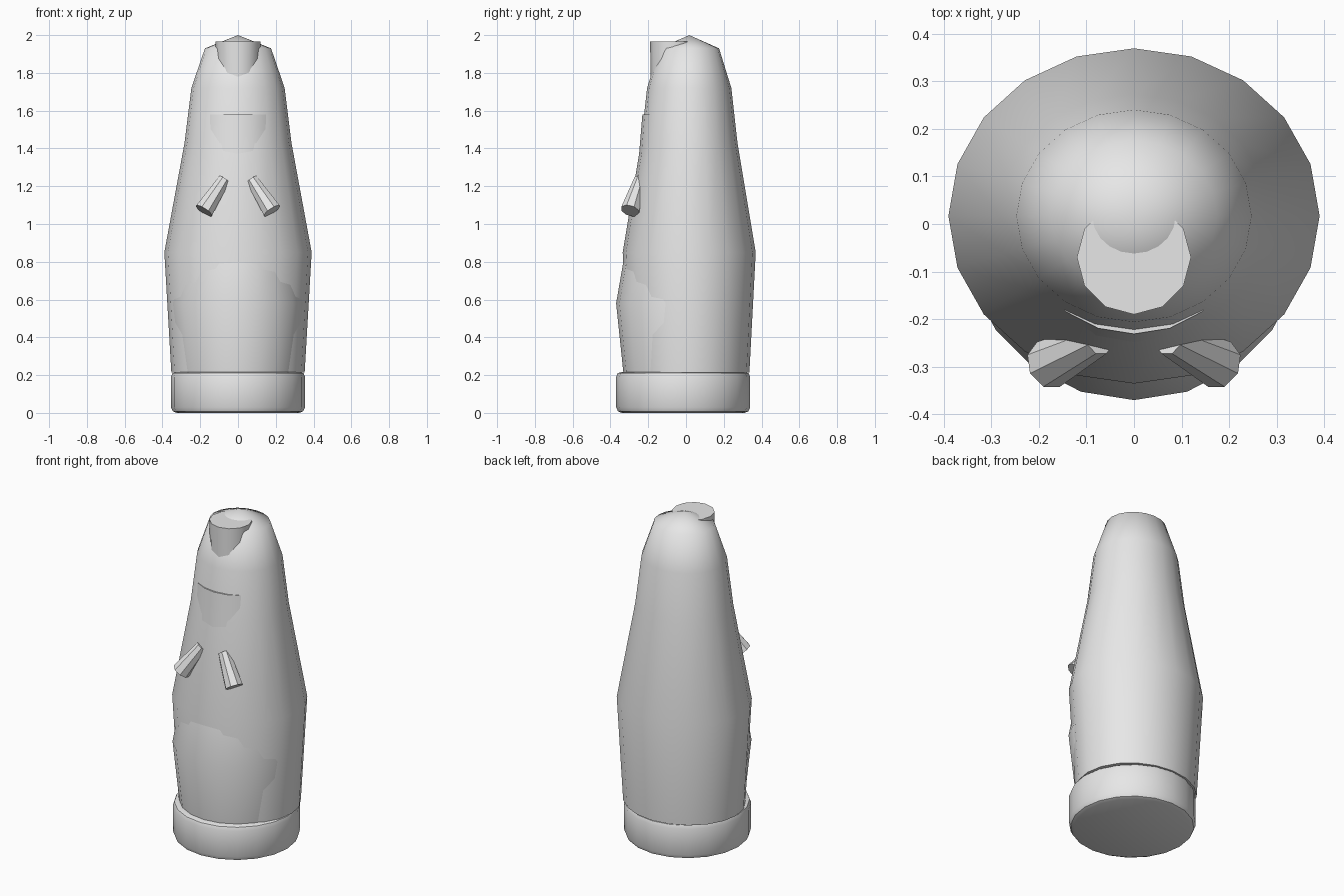
import bpy, math
from mathutils import Vector

if "Cube" in bpy.data.objects:
    bpy.data.objects.remove(bpy.data.objects["Cube"])

grey = bpy.data.materials.new("light_grey")
grey.diffuse_color = (0.8, 0.8, 0.8, 1)
grey.use_nodes = True
grey.node_tree.nodes["Principled BSDF"].inputs["Base Color"].default_value = grey.diffuse_color


def lathe(name, profile, centre_y=0.0, sides=20, squash=1.0, smooth=40, close_tip=False):
    """Spin (radius, z) pairs about a vertical axis; a vertex faces the front."""
    verts, faces = [], []
    for r, z in profile:
        for i in range(sides):
            a = 2 * math.pi * i / sides - math.pi / 2
            verts.append((r * math.cos(a), centre_y + r * squash * math.sin(a), z))
    for k in range(len(profile) - 1):
        for i in range(sides):
            j = (i + 1) % sides
            faces.append((k * sides + i, k * sides + j,
                          (k + 1) * sides + j, (k + 1) * sides + i))
    faces.append(tuple(reversed(range(sides))))
    last = (len(profile) - 1) * sides
    if close_tip:
        verts.append((0, centre_y, close_tip))
        tip = len(verts) - 1
        faces += [(last + i, last + (i + 1) % sides, tip) for i in range(sides)]
    else:
        faces.append(tuple(range(last, last + sides)))
    mesh = bpy.data.meshes.new(name)
    mesh.from_pydata(verts, [], faces)
    mesh.materials.append(grey)
    obj = bpy.data.objects.new(name, mesh)
    bpy.context.collection.objects.link(obj)
    bpy.ops.object.select_all(action='DESELECT')
    obj.select_set(True)
    bpy.context.view_layer.objects.active = obj
    bpy.ops.object.shade_smooth_by_angle(angle=math.radians(smooth))
    return obj


# Round base with softened rims
lathe("base", [(0.325, 0.0), (0.345, 0.008), (0.355, 0.03), (0.355, 0.19),
               (0.347, 0.21), (0.325, 0.217)], -0.015)

# Slightly oval tapering body with a shallow pointed crown
lathe("body", [(0.353, 0.215), (0.39, 0.85), (0.283, 1.43), (0.247, 1.72),
               (0.175, 1.93)], 0.017, squash=0.903, smooth=60, close_tip=2.0)

# Belly that swells out of the front
lathe("belly", [(0.322, 0.217), (0.36, 0.58), (0.315, 0.84)], -0.01)

# Throat, breaking the surface on the chest
lathe("throat", [(0.262, 1.35), (0.243, 1.58)], 0.012)

# Flat-topped snout
lathe("snout", [(0.116, 1.65), (0.12, 1.965)], -0.07, sides=12)

# Pair of short forelimbs
for side, label in ((-1, "left"), (1, "right")):
    top = Vector((side * 0.073, -0.242, 1.235))
    end = Vector((side * 0.18, -0.295, 1.07))
    axis = end - top
    arm = lathe(label + "_arm", [(0.034, 0), (0.053, axis.length)], sides=8)
    arm.rotation_euler = axis.to_track_quat('Z', 'Y').to_euler()
    arm.location = top
